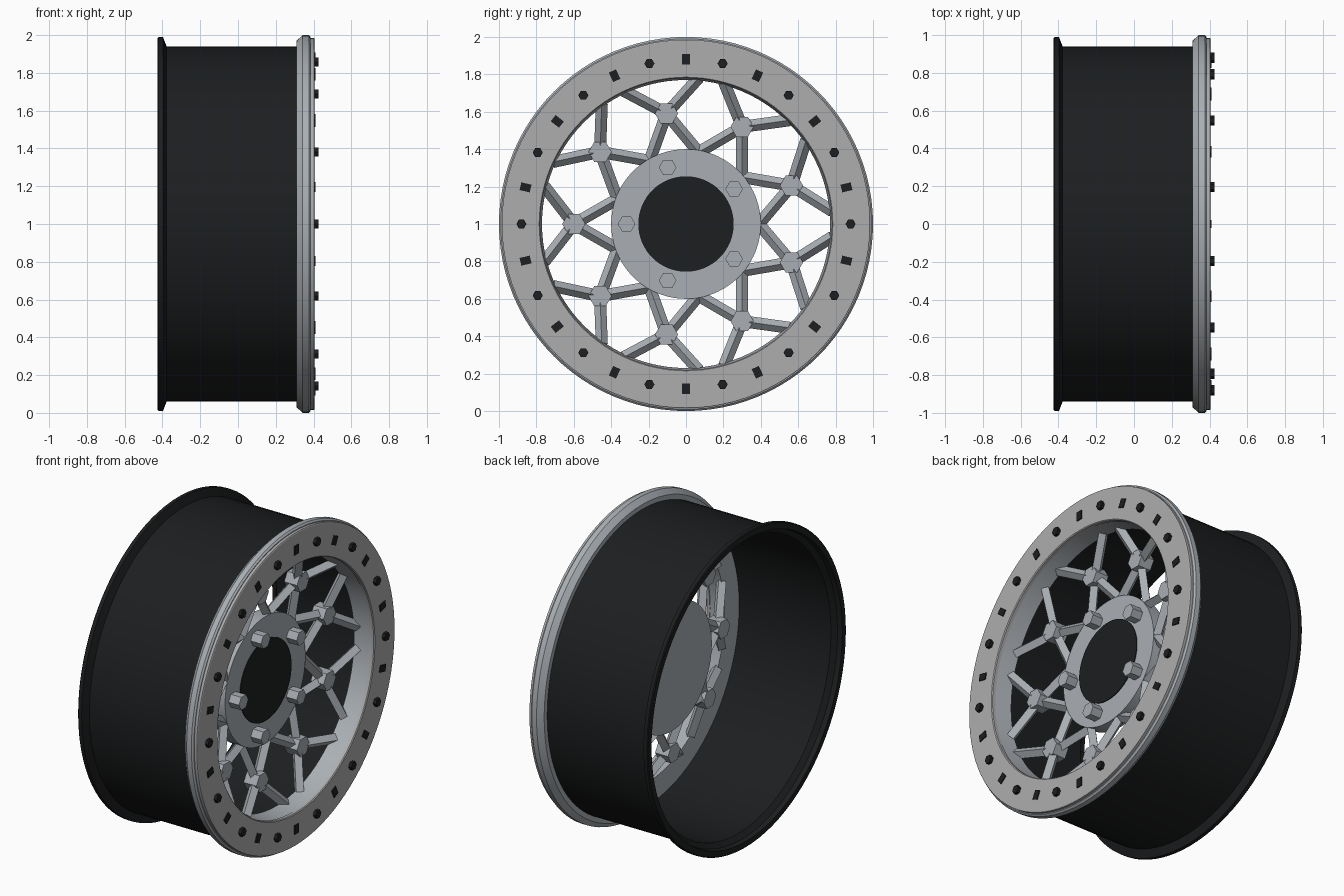
import bpy, bmesh
from math import sin, cos, pi, radians
from mathutils import Vector

if "Cube" in bpy.data.objects:
    bpy.data.objects.remove(bpy.data.objects["Cube"])

CZ = 1.0  # axle height


def material(name, col):
    m = bpy.data.materials.new(name)
    m.diffuse_color = (*col, 1)
    m.use_nodes = True
    m.node_tree.nodes["Principled BSDF"].inputs["Base Color"].default_value = m.diffuse_color
    return m


BLACK = material("satin_black", (0.012, 0.013, 0.014))
SILVER = material("cool_silver", (0.40, 0.43, 0.46))
GREY = material("ring_grey", (0.42, 0.42, 0.42))


def finish(name, bm, mat, smooth=False):
    bmesh.ops.recalc_face_normals(bm, faces=bm.faces)
    me = bpy.data.meshes.new(name)
    bm.to_mesh(me)
    bm.free()
    me.materials.append(mat)
    ob = bpy.data.objects.new(name, me)
    bpy.context.collection.objects.link(ob)
    if smooth:
        bpy.ops.object.select_all(action='DESELECT')
        ob.select_set(True)
        bpy.context.view_layer.objects.active = ob
        bpy.ops.object.shade_smooth_by_angle(angle=radians(25))
    return ob


def polar(x, r, deg):
    a = radians(deg)
    return Vector((x, r * cos(a), CZ + r * sin(a)))


def lathe(name, profile, mat, n=96):
    """Spin a closed (x, radius) profile round the axle."""
    bm = bmesh.new()
    rings = [[bm.verts.new(polar(x, r, 360 * i / n)) for x, r in profile] for i in range(n)]
    k = len(profile)
    for i in range(n):
        a, b = rings[i], rings[(i + 1) % n]
        for j in range(k):
            bm.faces.new((a[j], a[(j + 1) % k], b[(j + 1) % k], b[j]))
    return finish(name, bm, mat, True)


def prism(bm, p, q, u, v, section):
    """Sweep a 2D section (along axes u, v) from p to q with end caps."""
    lo, hi = [[bm.verts.new(c + u * a + v * b) for a, b in section] for c in (p, q)]
    n = len(section)
    for i in range(n):
        j = (i + 1) % n
        bm.faces.new((lo[i], lo[j], hi[j], hi[i]))
    bm.faces.new(lo[::-1])
    bm.faces.new(hi)


def polygon(r, n):
    return [(r * cos(2 * pi * i / n), r * sin(2 * pi * i / n)) for i in range(n)]


Y, Z = Vector((0, 1, 0)), Vector((0, 0, 1))


def stud(bm, x0, x1, r, deg, section):
    prism(bm, polar(x0, r, deg), polar(x1, r, deg), Y, Z, section)


def disc(name, x0, x1, r, mat):
    bm = bmesh.new()
    stud(bm, x0, x1, 0, 0, polygon(r, 96))
    return finish(name, bm, mat, True)


# Barrel with rear flange
lathe("barrel", [(-0.425, 0.95), (-0.425, 0.985), (-0.42, 0.99), (-0.397, 0.99), (-0.378, 0.94),
                 (0.315, 0.94), (0.315, 0.915), (-0.37, 0.915), (-0.395, 0.945)], BLACK)

# Outer bead seat and clamped front ring
lathe("bead_seat", [(0.31, 0.93), (0.31, 0.97), (0.342, 1.0), (0.375, 1.0), (0.385, 0.99),
                    (0.385, 0.785), (0.27, 0.77), (0.27, 0.93)], SILVER)
lathe("clamp_ring", [(0.38, 0.78), (0.38, 0.985), (0.402, 0.985), (0.405, 0.98),
                     (0.405, 0.785), (0.40, 0.78)], GREY)

# Ring bolts, alternating rectangular blocks and hex heads
blocks, heads = bmesh.new(), bmesh.new()
for k in range(28):
    a = 90 + k * 360 / 28
    if k % 2:
        stud(heads, 0.39, 0.425, 0.88, a, polygon(0.027, 6))
    else:
        rad = Vector((0, cos(radians(a)), sin(radians(a))))
        tan = Vector((0, -rad.z, rad.y))
        prism(blocks, polar(0.39, 0.88, a), polar(0.411, 0.88, a), rad, tan,
              [(-.028, -.021), (.028, -.021), (.028, .021), (-.028, .021)])
finish("ring_blocks", blocks, BLACK)
finish("ring_bolts", heads, BLACK)

# Hub, centre cap and lug nuts
disc("hub", 0.10, 0.19, 0.40, SILVER)
disc("centre_cap", 0.15, 0.195, 0.255, BLACK)
nuts = bmesh.new()
for k in range(5):
    stud(nuts, 0.18, 0.262, 0.318, 180 + 72 * k, polygon(0.047, 6))
finish("lug_nuts", nuts, SILVER)


# Nine hex nodes, each with two arms to the hub and two to the ring
def arm(bm, p, q):
    d = (q - p).normalized()
    side = d.cross(Vector((1, 0, 0))).normalized()
    prism(bm, p, q, side, side.cross(d), polygon(0.032, 4))


nodes, arms = bmesh.new(), bmesh.new()
for k in range(9):
    a = 180 + 40 * k
    stud(nodes, 0.155, 0.245, 0.60, a, polygon(0.062, 6))
    for s in (-1, 1):
        arm(arms, polar(0.20, 0.60, a), polar(0.155, 0.39, a + 20 * s))
        arm(arms, polar(0.20, 0.60, a), polar(0.285, 0.785, a + 15 * s))
finish("spoke_nodes", nodes, SILVER)
finish("spoke_arms", arms, SILVER)
